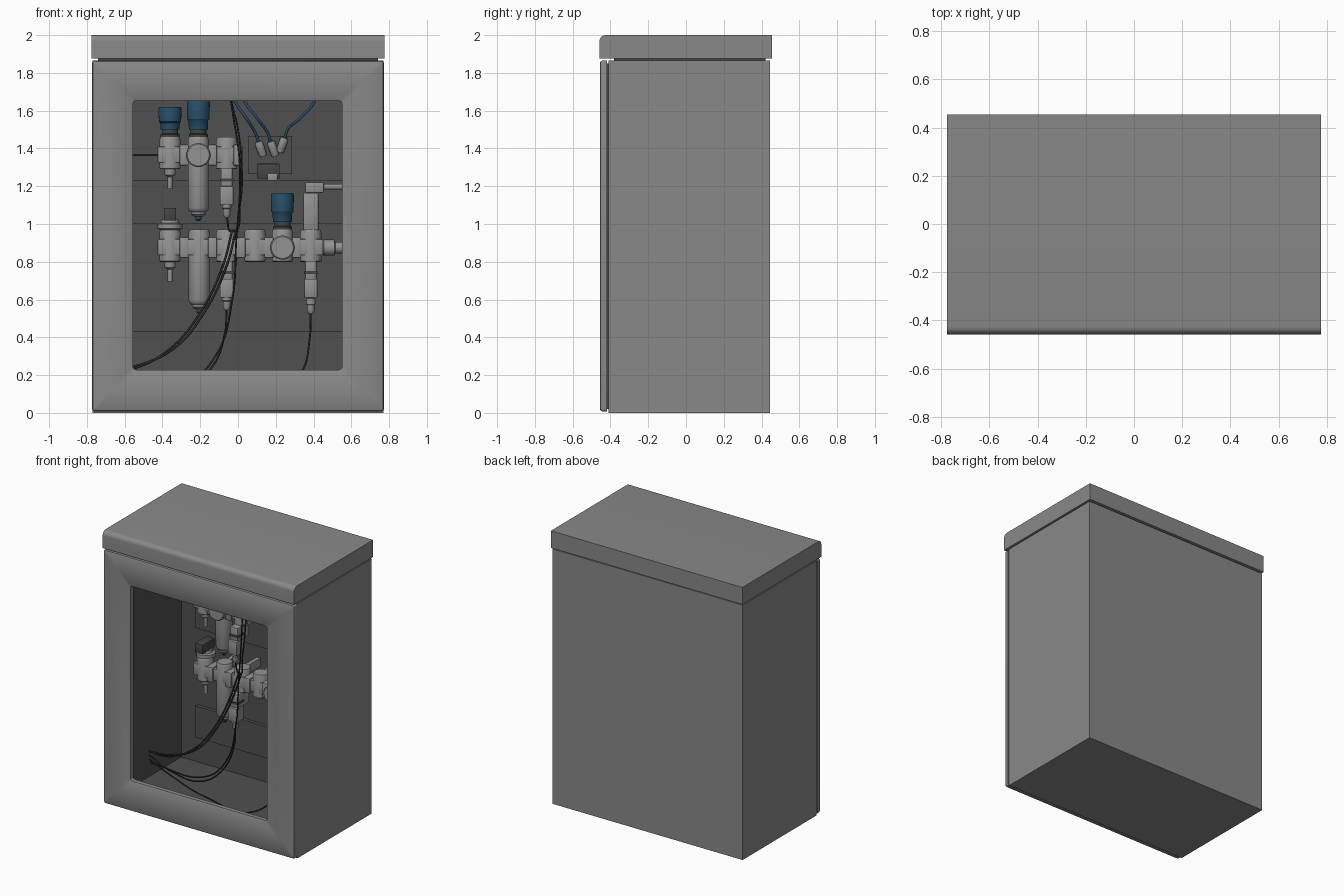
import bpy, bmesh, math
from mathutils import Vector, Matrix

if "Cube" in bpy.data.objects:
    bpy.data.objects.remove(bpy.data.objects["Cube"])


def material(name, rgb):
    m = bpy.data.materials.new(name)
    m.diffuse_color = (*rgb, 1)
    m.use_nodes = True
    m.node_tree.nodes["Principled BSDF"].inputs["Base Color"].default_value = m.diffuse_color
    return m


CASE = material("cabinet_grey", (0.25, 0.25, 0.25))
INSIDE = material("interior_dark_grey", (0.08, 0.08, 0.08))
METAL = material("fitting_grey", (0.29, 0.29, 0.29))
DARK = material("charcoal", (0.06, 0.06, 0.06))
BLUE = material("knob_blue", (0.02, 0.075, 0.135))
CABLE = material("cable_black", (0.025, 0.025, 0.025))


def finish(name, bm, *mats):
    bmesh.ops.recalc_face_normals(bm, faces=bm.faces)
    me = bpy.data.meshes.new(name)
    bm.to_mesh(me)
    bm.free()
    for m in mats:
        me.materials.append(m)
    ob = bpy.data.objects.new(name, me)
    bpy.context.collection.objects.link(ob)
    return ob


def box(name, x0, x1, y0, y1, z0, z1, mat, bevel=0.0):
    bm = bmesh.new()
    bmesh.ops.create_cube(bm, size=1)
    for v in bm.verts:
        v.co = ((x0 + x1) / 2 + v.co.x * (x1 - x0), (y0 + y1) / 2 + v.co.y * (y1 - y0),
                (z0 + z1) / 2 + v.co.z * (z1 - z0))
    if bevel:
        bmesh.ops.bevel(bm, geom=bm.edges[:], offset=bevel, segments=2, affect='EDGES', profile=0.5)
    return finish(name, bm, mat)


def lathe(name, origin, profile, mat, axis=(0, 0, 1), n=28):
    """Turned part: profile is (radius, height along axis) from origin."""
    bm = bmesh.new()
    rot = Vector((0, 0, 1)).rotation_difference(Vector(axis)).to_matrix()
    rings = [[bm.verts.new(Vector(origin) + rot @ Vector((r * math.cos(i * math.tau / n),
              r * math.sin(i * math.tau / n), h))) for i in range(n)] for r, h in profile]
    for a, b in zip(rings, rings[1:]):
        for i in range(n):
            bm.faces.new((a[i], a[(i + 1) % n], b[(i + 1) % n], b[i]))
    bm.faces.new(rings[0])
    bm.faces.new(rings[-1])
    return finish(name, bm, mat)


def tube(name, points, r, mat):
    cu = bpy.data.curves.new(name, 'CURVE')
    cu.dimensions = '3D'
    cu.bevel_depth, cu.bevel_resolution, cu.resolution_u = r, 2, 10
    cu.use_fill_caps = True
    sp = cu.splines.new('BEZIER')
    sp.bezier_points.add(len(points) - 1)
    for bp, p in zip(sp.bezier_points, points):
        bp.co = p
        bp.handle_left_type = bp.handle_right_type = 'AUTO'
    cu.materials.append(mat)
    ob = bpy.data.objects.new(name, cu)
    bpy.context.collection.objects.link(ob)


# Cabinet body: open-fronted box with dark interior
bm = bmesh.new()
bmesh.ops.create_cube(bm, size=1, matrix=Matrix.Translation((0, 0.0175, 0.9325))
                      @ Matrix.Diagonal((1.54, 0.855, 1.865, 1)))
bm.normal_update()
front = min(bm.faces, key=lambda f: f.calc_center_median().y)
bmesh.ops.inset_region(bm, faces=[front], thickness=0.015)
res = bmesh.ops.extrude_face_region(bm, geom=[front])
bmesh.ops.translate(bm, verts=[g for g in res['geom'] if isinstance(g, bmesh.types.BMVert)],
                    vec=(0, 0.84, 0))
if front.is_valid:
    bmesh.ops.delete(bm, geom=[front], context='FACES_ONLY')
for f in bm.faces:
    c = f.calc_center_median()
    f.material_index = int(abs(c.x) < 0.76 and 0.01 < c.z < 1.855 and -0.40 < c.y < 0.44)
finish("cabinet_body", bm, CASE, INSIDE)


# Door frame: rounded-rectangle loops skinned into a ring
def loop(bm, x0, x1, z0, z1, r, y):
    pts = []
    for cx, cz, a0 in ((x1 - r, z1 - r, 0), (x0 + r, z1 - r, 90), (x0 + r, z0 + r, 180), (x1 - r, z0 + r, 270)):
        for k in range(5):
            a = math.radians(a0 + k * 22.5)
            pts.append(bm.verts.new((cx + r * math.cos(a), y, cz + r * math.sin(a))))
    return pts


bm = bmesh.new()
loops = [loop(bm, -0.772 + d, 0.772 - d, 0.008 + d, 1.865 - d, 0.012, y)
         for d, y in ((0, -0.417), (0, -0.443), (0.004, -0.452), (0.012, -0.456))]
loops += [loop(bm, -0.562 + d, 0.557 - d, 0.222 + d, 1.658 - d, 0.018, y)
          for d, y in ((-0.002, -0.456), (0.006, -0.450), (0.006, -0.417))]
for a, b in zip(loops, loops[1:] + loops[:1]):
    for i in range(20):
        bm.faces.new((a[i], a[(i + 1) % 20], b[(i + 1) % 20], b[i]))
finish("door_frame", bm, CASE)

# Dark seal between door and body
for s in (-1, 1):
    box("door_seal_side", s * 0.75 - 0.01, s * 0.75 + 0.01, -0.418, -0.409, 0.02, 1.85, DARK)
for z in (0.02, 1.83):
    box("door_seal_end", -0.74, 0.74, -0.418, -0.409, z, z + 0.02, DARK)

# Roof hood with rounded front edge, and its spacers
prof = [(0.455, 1.875), (0.455, 2.0)]
prof += [(-0.425 - 0.033 * math.sin(a), 1.967 + 0.033 * math.cos(a))
         for a in [math.radians(k * 15) for k in range(7)]] + [(-0.458, 1.875)]
bm = bmesh.new()
ends = [[bm.verts.new((x, y, z)) for y, z in prof] for x in (-0.775, 0.775)]
for e in ends:
    bm.faces.new(e)
for i in range(len(prof)):
    j = (i + 1) % len(prof)
    bm.faces.new((ends[0][i], ends[0][j], ends[1][j], ends[1][i]))
finish("roof_hood", bm, CASE)
box("hood_seat", -0.74, 0.74, -0.38, 0.42, 1.86, 1.88, DARK)
for x0, x1 in ((-0.48, -0.18), (0.37, 0.52)):
    box("hood_spacer", x0, x1, 0.01, 0.16, 1.862, 1.88, DARK)

# Mounting strips on the back wall
for z0, z1 in ((1.0, 1.23), (0.2, 0.43)):
    box("mounting_strip", -0.63, 0.63, 0.405, 0.432, z0, z1, INSIDE)

Y = 0.14  # depth of the air-preparation rows


def unit(x, z):
    lathe("unit_body", (x, Y, z), [(0.05, -0.075), (0.056, -0.07), (0.056, 0.08), (0.05, 0.095)], METAL)
    box("unit_block", x - 0.066, x + 0.066, Y - 0.052, Y + 0.06, z - 0.04, z + 0.045, METAL, 0.006)


def joint(x, z):
    box("joint_clamp", x - 0.024, x + 0.024, Y - 0.062, Y + 0.06, z - 0.055, z + 0.055, METAL, 0.006)
    box("joint_bracket", x - 0.015, x + 0.015, Y + 0.05, 0.43, z - 0.03, z + 0.03, METAL)


def knob(x, z, h):
    lathe("knob_neck", (x, Y, z - 0.055), [(0.04, 0), (0.05, 0.008), (0.05, 0.03), (0.042, 0.035), (0.042, 0.06)], DARK)
    lathe("adjusting_knob", (x, Y, z), [(0.05, 0), (0.052, h * 0.3), (0.059, h * 0.36), (0.061, h - 0.01), (0.056, h)], BLUE)


def gauge(x, z):
    lathe("pressure_gauge", (x, Y - 0.04, z), [(0.064, 0), (0.064, 0.05), (0.058, 0.056)], METAL, (0, -1, 0))


def bowl(x, z):
    lathe("filter_bowl", (x, Y, z), [(0.025, -0.325), (0.038, -0.315), (0.04, -0.302), (0.05, -0.295),
                                     (0.056, -0.28), (0.056, -0.07)], METAL)
    lathe("bowl_drain", (x, Y, z), [(0.008, -0.35), (0.016, -0.34), (0.016, -0.322)], BLUE)


def spout(x, z):
    lathe("drain_spout", (x, Y, z), [(0.012, -0.18), (0.013, -0.115), (0.028, -0.105), (0.03, -0.07)], METAL)


def sensor(x, z, drop=0.0):
    y = Y - 0.07
    box("sensor_mount", x - 0.03, x + 0.03, y - 0.03, Y + 0.03, z - 0.17, z - 0.07, METAL, 0.004)
    box("sensor_collar", x - 0.035, x + 0.035, y - 0.035, y + 0.04, z - 0.14, z - 0.125, DARK)
    box("sensor_plug", x - 0.036, x + 0.036, y - 0.05, y + 0.035, z - 0.265, z - 0.165, METAL, 0.006)
    lathe("cable_gland", (x, y - 0.015, z - drop), [(0.012, -0.33), (0.02, -0.315), (0.02, -0.285), (0.025, -0.28), (0.025, -0.25)], METAL, n=16)


# Upper row
ZU, ZL = 1.365, 0.875
for x in (-0.36, -0.21, -0.06):
    unit(x, ZU)
for x in (-0.285, -0.135, 0.0):
    joint(x, ZU)
knob(-0.36, 1.5, 0.12)
knob(-0.21, 1.5, 0.155)
spout(-0.36, ZU)
gauge(-0.21, ZU)
bowl(-0.21, ZU)
sensor(-0.06, ZU)
tube("inlet_line", [(-0.755, Y, ZU), (-0.6, Y, ZU), (-0.42, Y, ZU)], 0.006, CABLE)

# Lower row
for x in (-0.36, -0.205, -0.06, 0.09, 0.235, 0.385):
    unit(x, ZL)
for x in (-0.285, -0.135, 0.015, 0.163, 0.31):
    joint(x, ZL)
lathe("shutoff_valve", (-0.36, Y, ZL), [(0.045, 0.09), (0.066, 0.1), (0.066, 0.125), (0.05, 0.13), (0.045, 0.148)], METAL, n=12)
box("valve_coil", -0.392, -0.328, Y - 0.08, Y + 0.06, 1.018, 1.085, DARK, 0.004)
spout(-0.36, ZL)
bowl(-0.205, ZL)
gauge(0.235, ZL)
knob(0.235, 1.01, 0.155)
sensor(-0.06, ZL)
sensor(0.385, ZL, 0.02)
box("switch_tower", 0.345, 0.425, Y - 0.04, Y + 0.04, 0.965, 1.165, METAL, 0.006)
lathe("tower_port", (0.385, Y - 0.035, 1.07), [(0.028, 0), (0.028, 0.012)], METAL, (0, -1, 0))
box("tower_elbow", 0.355, 0.455, Y - 0.035, Y + 0.035, 1.165, 1.222, METAL, 0.008)
lathe("elbow_pipe", (0.45, Y, 1.197), [(0.015, 0), (0.015, 0.3)], METAL, (1, 0, 0), 16)
lathe("outlet_fitting", (0.44, Y, ZL), [(0.03, 0), (0.042, 0.015), (0.042, 0.07), (0.03, 0.075), (0.03, 0.31)], METAL, (1, 0, 0), 16)

# Valve terminal with angled push-in fittings and blue hoses
box("valve_terminal", 0.055, 0.285, 0.3, 0.43, 1.265, 1.465, INSIDE)
box("terminal_base", 0.1, 0.22, 0.25, 0.41, 1.24, 1.32, DARK, 0.005)
box("terminal_plug", 0.155, 0.21, 0.24, 0.3, 1.23, 1.265, METAL, 0.004)
for x, z, dx, top in ((0.12, 1.4, -0.35, -0.02), (0.185, 1.4, -0.35, 0.03), (0.235, 1.42, 0.35, 0.41)):
    d = Vector((dx, -0.25, 1)).normalized()
    o = Vector((x, 0.28, z)) - d * 0.04
    lathe("push_in_fitting", o, [(0.02, 0), (0.022, 0.03), (0.022, 0.07), (0.015, 0.08)], METAL, d, 14)
    e = o + d * 0.08
    tube("blue_hose", [e, e + d * 0.05, ((e.x + top) / 2, 0.22, 1.56), (top, 0.25, 1.66), (top + dx * 0.1, 0.28, 1.84)], 0.008, BLUE)

# Signal cables running to the left wall and up to the roof
GY = Y - 0.085
tube("upper_cable", [(-0.06, GY, 1.035), (-0.03, GY, 0.96), (0.01, GY - 0.02, 1.1), (0.02, GY, 1.3), (0.0, 0.1, 1.5), (-0.04, 0.2, 1.68), (-0.05, 0.22, 1.84)], 0.005, CABLE)
tube("roof_cable", [(-0.07, 0.22, 1.84), (-0.03, 0.1, 1.6), (0.01, 0.03, 1.3), (-0.01, 0.02, 0.9), (-0.03, 0.02, 0.6), (-0.12, 0.03, 0.3), (-0.3, 0.03, 0.14), (-0.74, 0.05, 0.12)], 0.005, CABLE)
for k in (0, 0.02):
    tube("long_cable", [(-0.03 + k, GY, 0.97), (-0.08 + k, 0.02, 0.78), (-0.2 + k, 0.0, 0.53), (-0.36 + k, 0.0, 0.34), (-0.55, 0.0, 0.235 + k / 2), (-0.75, 0.05, 0.2)], 0.006, CABLE)
tube("sensor_cable", [(-0.06, GY, 0.55), (-0.07, GY, 0.42), (-0.14, 0.03, 0.24), (-0.3, 0.0, 0.12), (-0.55, 0.0, 0.13), (-0.75, 0.05, 0.17)], 0.005, CABLE)
tube("right_cable", [(0.385, GY, 0.53), (0.38, GY, 0.4), (0.34, 0.0, 0.22), (0.2, -0.1, 0.07), (-0.2, -0.08, 0.06), (-0.55, 0.0, 0.1), (-0.75, 0.05, 0.14)], 0.005, CABLE)

# Smooth shading with sharp edges kept
bpy.ops.object.select_all(action='DESELECT')
for ob in bpy.context.scene.objects:
    if ob.type == 'MESH':
        ob.select_set(True)
        bpy.context.view_layer.objects.active = ob
bpy.ops.object.shade_smooth_by_angle(angle=math.radians(35))
